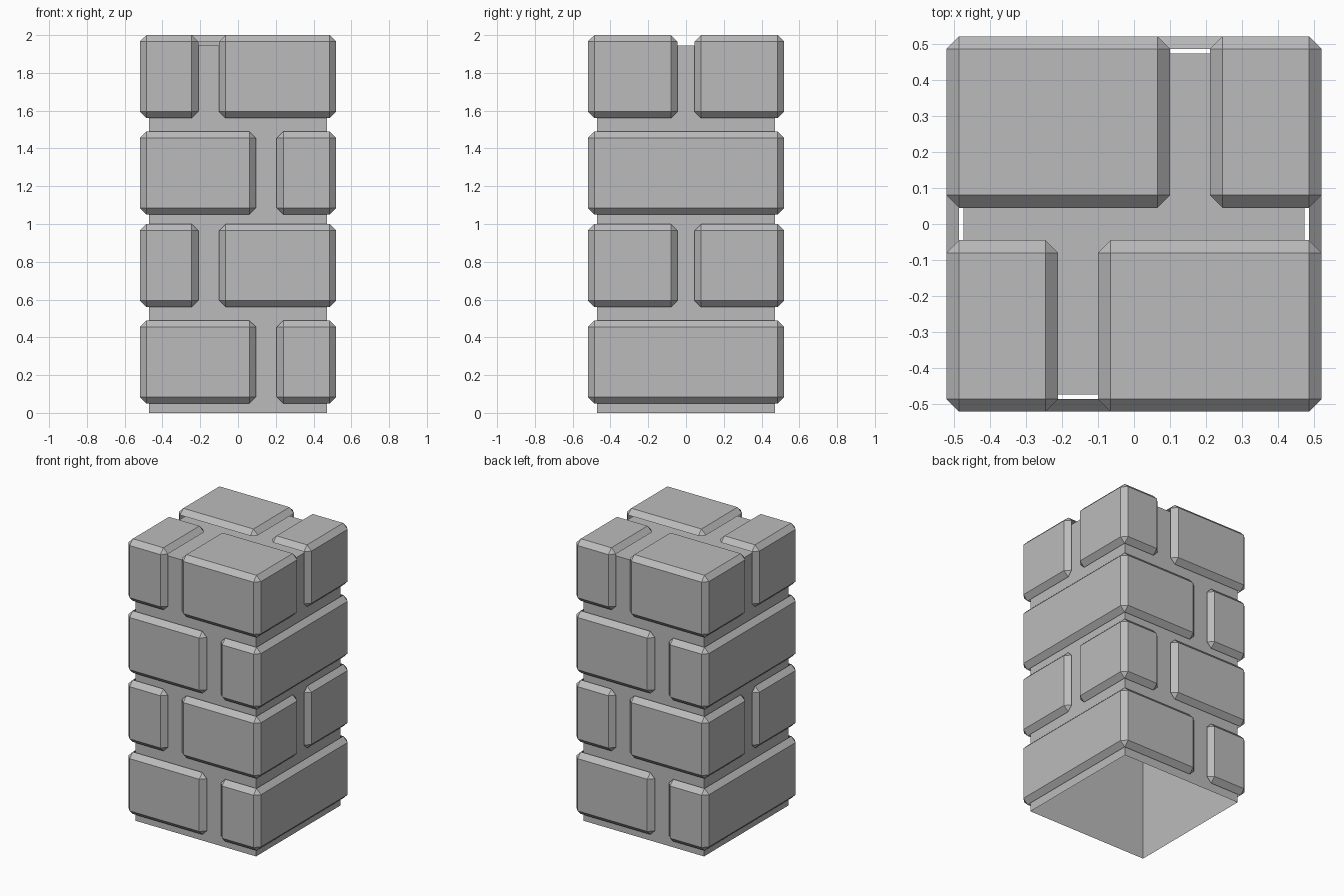
import bpy
import bmesh

cube = bpy.data.objects.get("Cube")
if cube:
    bpy.data.objects.remove(cube, do_unlink=True)

OUT = 0.52      # outer brick face
CORE = 0.472    # mortar face
BEVEL = 0.035
TOP = 2.0
ROW_HEIGHT = 0.44

stone = bpy.data.materials.new("stone_grey")
stone.use_nodes = True
grey = (0.5, 0.5, 0.5, 1)
stone.diffuse_color = grey
stone.node_tree.nodes["Principled BSDF"].inputs["Base Color"].default_value = grey


def prism(outline, z0, z1):
    """Closed vertical prism over a counter-clockwise outline."""
    bm = bmesh.new()
    base = bm.faces.new([bm.verts.new((x, y, z0)) for x, y in outline])
    up = bmesh.ops.extrude_face_region(bm, geom=[base], use_keep_orig=True)
    for v in up["geom"]:
        if isinstance(v, bmesh.types.BMVert):
            v.co.z = z1
    bmesh.ops.recalc_face_normals(bm, faces=bm.faces)
    return bm


def finish(bm, name):
    mesh = bpy.data.meshes.new(name)
    bm.to_mesh(mesh)
    bm.free()
    mesh.materials.append(stone)
    obj = bpy.data.objects.new(name, mesh)
    bpy.context.scene.collection.objects.link(obj)


def brick(name, outline, z0):
    """Chamfered shell: only the outer faces and their chamfers remain."""
    bm = prism(outline, z0, z0 + ROW_HEIGHT)
    bmesh.ops.bevel(bm, geom=bm.edges[:], offset=BEVEL, segments=1,
                    profile=0.5, affect='EDGES')
    inner = [f for f in bm.faces if not any(
        max(abs(v.co.x), abs(v.co.y)) > OUT - 0.001 or v.co.z > TOP - 0.001
        for v in f.verts)]
    bmesh.ops.delete(bm, geom=inner, context='FACES')
    finish(bm, name)


def rect(x0, y0, x1, y1):
    return [(x0, y0), (x1, y0), (x1, y1), (x0, y1)]


# Mortar core, open underneath
core = prism(rect(-CORE, -CORE, CORE, CORE), 0, 1.945)
bottom = [f for f in core.faces if f.normal.z < -0.5]
bmesh.ops.delete(core, geom=bottom, context='FACES')
finish(core, "mortar_core")

# Brick outlines; each has a twin turned half way round the column
wrap = [(0.205, -OUT), (OUT, -OUT), (OUT, OUT),
        (-0.095, OUT), (-0.095, 0), (0.205, 0)]
small_corner = rect(-OUT, -OUT, -0.21, -0.045)
large_corner = rect(-0.1, -OUT, OUT, -0.045)
courses = [
    (0.05, {"wrap_brick": wrap}),
    (0.56, {"small_corner_brick": small_corner, "large_corner_brick": large_corner}),
    (1.05, {"wrap_brick": wrap}),
    (TOP - ROW_HEIGHT, {"small_corner_brick": small_corner,
                        "large_corner_brick": large_corner}),
]

for row, (z, shapes) in enumerate(courses, 1):
    for name, outline in shapes.items():
        for side, s in (("front", 1), ("back", -1)):
            brick(f"row_{row}_{side}_{name}", [(s * x, s * y) for x, y in outline], z)
